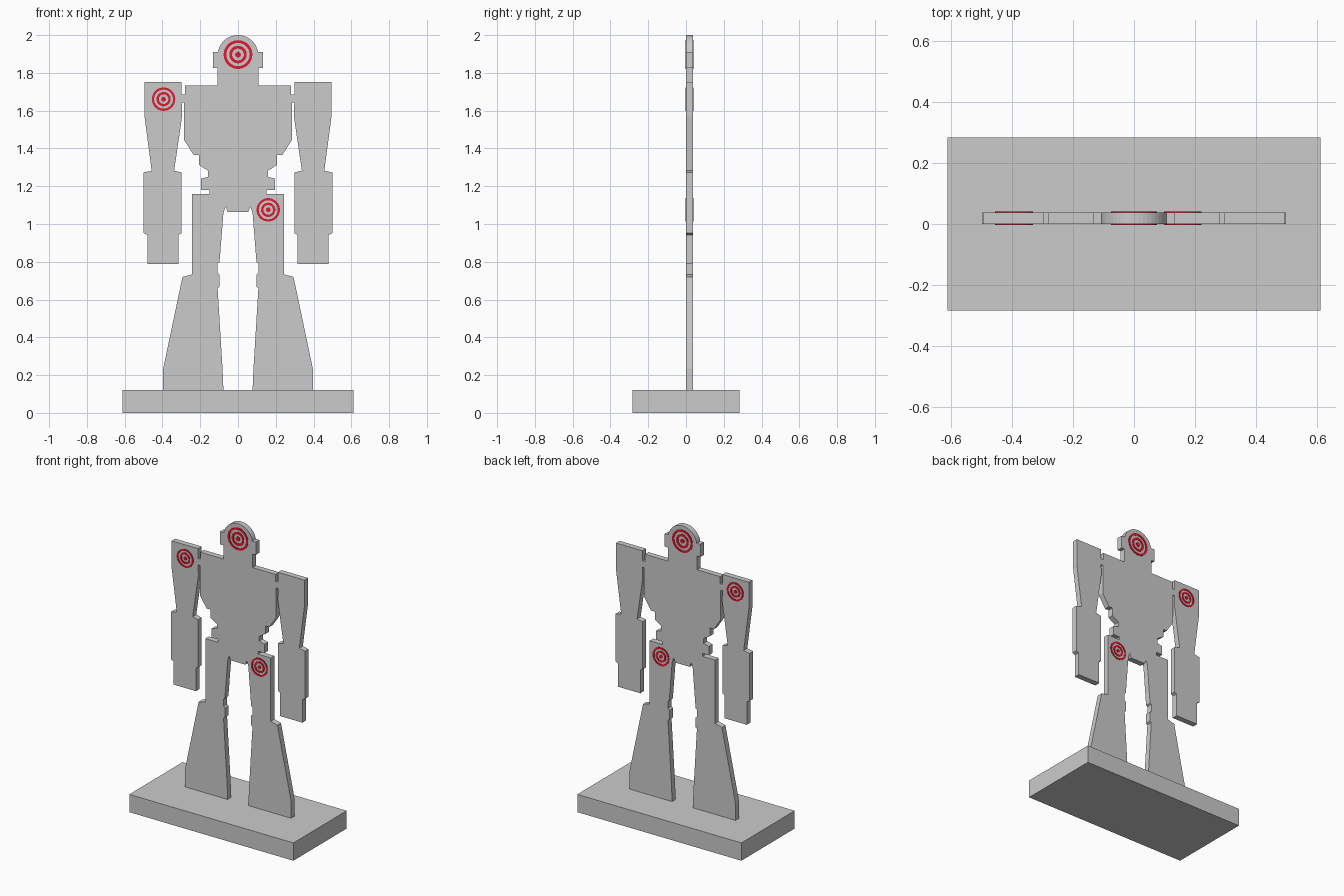
import bpy, bmesh, math
from mathutils import Vector

if "Cube" in bpy.data.objects:
    bpy.data.objects.remove(bpy.data.objects["Cube"])

Y0, Y1 = 0.0, 0.038      # front and back of the cut-out plate


def finish(name, bm, mat=None):
    bmesh.ops.recalc_face_normals(bm, faces=bm.faces)
    me = bpy.data.meshes.new(name)
    bm.to_mesh(me)
    bm.free()
    ob = bpy.data.objects.new(name, me)
    bpy.context.collection.objects.link(ob)
    if mat:
        me.materials.append(mat)
    return ob


def extrude_profile(name, pts, y0, y1):
    bm = bmesh.new()
    face = bm.faces.new([bm.verts.new((x, y0, z)) for x, z in pts])
    res = bmesh.ops.extrude_face_region(bm, geom=[face], use_keep_orig=True)
    verts = [g for g in res["geom"] if isinstance(g, bmesh.types.BMVert)]
    bmesh.ops.translate(bm, verts=verts, vec=(0, y1 - y0, 0))
    return finish(name, bm)


# base block
extrude_profile("base", [(-0.612, 0), (0.612, 0), (0.612, 0.12), (-0.612, 0.12)], -0.284, 0.284)

# right half of the robot outline: dome, then clockwise to the crotch
dome = [(0.108 * math.sin(a), 1.892 + 0.108 * math.cos(a))
        for a in (math.radians(80 * i / 10) for i in range(11))]
ear_and_shoulder = [(0.133, 1.911), (0.133, 1.825), (0.109, 1.825), (0.109, 1.733),
                    (0.281, 1.733), (0.281, 1.685), (0.298, 1.685)]
arm = [(0.298, 1.752), (0.495, 1.752), (0.495, 1.57), (0.457, 1.282), (0.499, 1.273),
       (0.499, 0.952), (0.48, 0.943), (0.48, 0.787), (0.314, 0.787), (0.314, 0.943),
       (0.298, 0.952), (0.298, 1.273), (0.338, 1.282), (0.296, 1.57), (0.298, 1.642)]
torso = [(0.285, 1.642), (0.285, 1.443), (0.234, 1.366), (0.206, 1.366), (0.206, 1.312),
         (0.158, 1.282), (0.158, 1.25), (0.197, 1.24), (0.197, 1.18), (0.15, 1.18),
         (0.15, 1.16)]
leg = [(0.244, 1.16), (0.244, 0.733), (0.294, 0.72), (0.396, 0.235), (0.396, 0.12),
       (0.077, 0.12), (0.082, 0.235), (0.108, 0.66), (0.097, 0.668), (0.097, 0.732),
       (0.108, 0.74), (0.108, 0.79), (0.098, 0.797), (0.077, 1.06), (0.066, 1.093), (0.054, 1.064)]
half = dome + ear_and_shoulder + arm + torso + leg
outline = half + [(-x, z) for x, z in reversed(half[1:])]
extrude_profile("robot_cutout", outline, Y0, Y1)

# red bullseyes, on both sides of the plate
red = bpy.data.materials.new("target_red")
red.diffuse_color = (0.75, 0.01, 0.03, 1)
red.use_nodes = True
red.node_tree.nodes["Principled BSDF"].inputs["Base Color"].default_value = red.diffuse_color


def target(name, x, z, r, segs=40):
    bm = bmesh.new()
    for ya, yb in ((Y0 - 0.003, Y0 + 0.001), (Y1 - 0.001, Y1 + 0.003)):
        # rings
        for ro, ri in ((1.0, 0.81), (0.61, 0.41)):
            rows = [[bm.verts.new((x + r * k * math.cos(2 * math.pi * i / segs), y,
                                   z + r * k * math.sin(2 * math.pi * i / segs)))
                     for i in range(segs)]
                    for k, y in ((ro, ya), (ro, yb), (ri, yb), (ri, ya))]
            for j in range(4):
                a, b = rows[j], rows[(j + 1) % 4]
                for i in range(segs):
                    n = (i + 1) % segs
                    bm.faces.new((a[i], a[n], b[n], b[i]))
        # centre dot
        made = bmesh.ops.create_cone(bm, cap_ends=True, segments=24, radius1=r * 0.2,
                                     radius2=r * 0.2, depth=yb - ya)["verts"]
        for v in made:
            v.co = Vector((x + v.co.x, (ya + yb) / 2 + v.co.z, z + v.co.y))
    return finish(name, bm, red)


target("head_target", 0.0, 1.897, 0.076)
target("shoulder_target", -0.394, 1.661, 0.062)
target("hip_target", 0.16, 1.075, 0.062)
